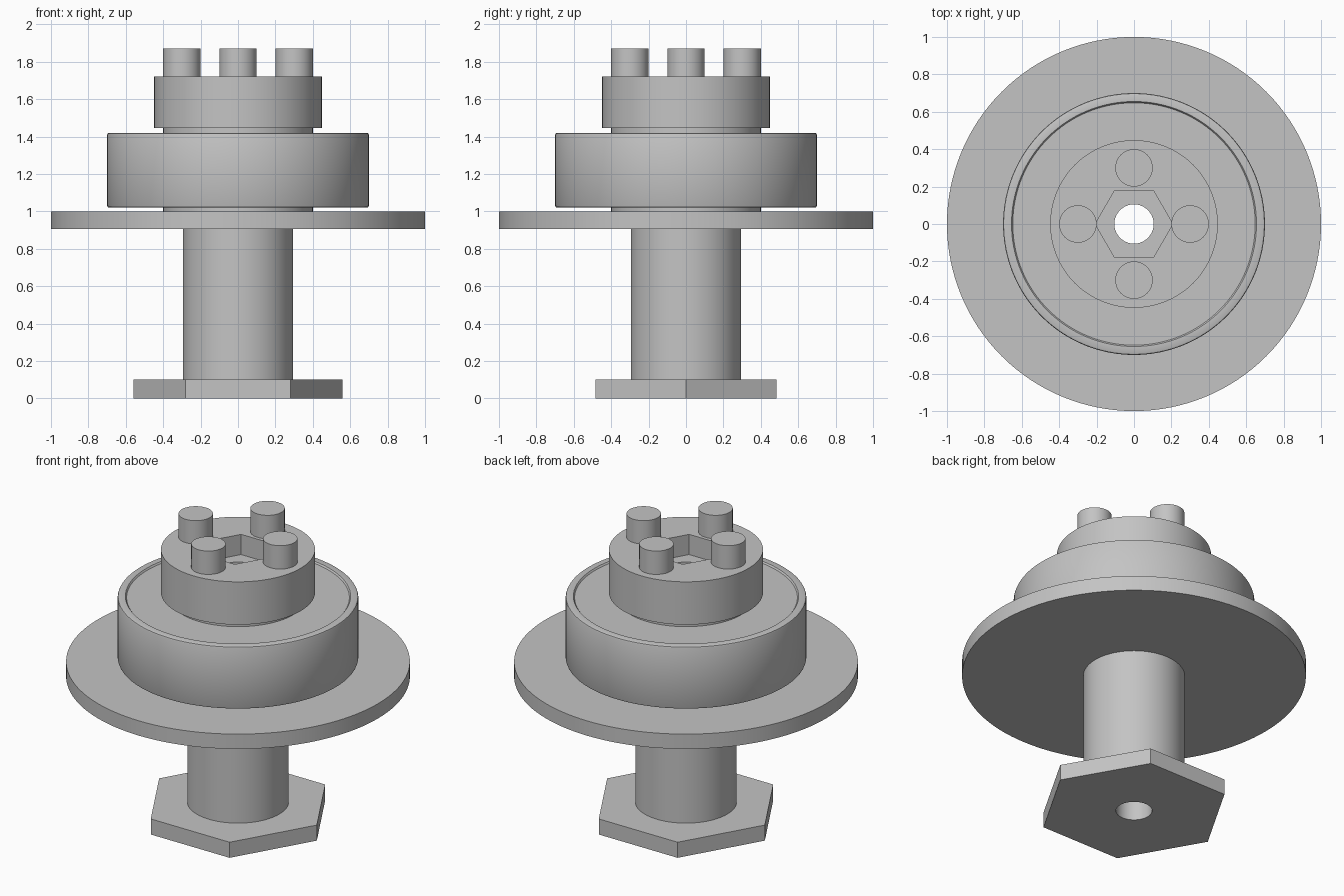
import bpy, bmesh, math

cube = bpy.data.objects.get("Cube")
if cube:
    bpy.data.objects.remove(cube, do_unlink=True)

# One plain grey metal for every part
COLOUR = (0.55, 0.55, 0.55, 1)
metal = bpy.data.materials.new("grey metal")
metal.use_nodes = True
metal.diffuse_color = COLOUR
metal.node_tree.nodes["Principled BSDF"].inputs["Base Color"].default_value = COLOUR

ROUND = 128
BORE = (0.105, ROUND)


def finish(name, bm):
    bmesh.ops.remove_doubles(bm, verts=bm.verts, dist=1e-5)
    bmesh.ops.recalc_face_normals(bm, faces=bm.faces)
    mesh = bpy.data.meshes.new(name)
    bm.to_mesh(mesh)
    bm.free()
    mesh.materials.append(metal)
    obj = bpy.data.objects.new(name, mesh)
    bpy.context.collection.objects.link(obj)
    bpy.ops.object.select_all(action="DESELECT")
    obj.select_set(True)
    bpy.context.view_layer.objects.active = obj
    bpy.ops.object.shade_smooth_by_angle(angle=math.radians(25))
    return obj


def prism(name, outer, z0, z1, hole=None, at=(0, 0)):
    """Upright prism; outer and hole are (radius, sides)."""
    bm = bmesh.new()
    loops = []
    for radius, sides in filter(None, (outer, hole)):
        loop = []
        for z in (z0, z1):
            loop.append([bm.verts.new((at[0] + radius * math.cos(math.tau * i / sides),
                                       at[1] + radius * math.sin(math.tau * i / sides), z))
                         for i in range(sides)])
        for i in range(sides):
            j = (i + 1) % sides
            bm.faces.new((loop[0][i], loop[0][j], loop[1][j], loop[1][i]))
        loops.append(loop)
    # Cap both ends, leaving the hole open
    for end in (0, 1):
        if not hole:
            bm.faces.new(loops[0][end])
            continue
        edges = [bm.edges.get((ring[i - 1], ring[i]))
                 for ring in (l[end] for l in loops) for i in range(len(ring))]
        bmesh.ops.triangle_fill(bm, edges=edges, use_beauty=True)
    return finish(name, bm)


def lathe(name, profile):
    """Closed (radius, z) profile turned around the z axis."""
    bm = bmesh.new()
    verts = [bm.verts.new((r, 0, z)) for r, z in profile]
    edges = [bm.edges.new((verts[i - 1], verts[i])) for i in range(len(verts))]
    bmesh.ops.spin(bm, geom=verts + edges, cent=(0, 0, 0), axis=(0, 0, 1),
                   angle=math.tau, steps=ROUND, use_merge=True)
    return finish(name, bm)


# Hexagonal foot, shaft and wide flange
prism("hex_foot", (0.56, 6), 0, 0.1, BORE)
prism("shaft", (0.295, ROUND), 0.1, 0.905, BORE)
prism("flange", (1.0, ROUND), 0.905, 1.0, BORE)

# Inner hub; its top is the floor of the hex socket
prism("hub", (0.4, ROUND), 1.0, 1.59, BORE)

# Bearing ring with softened rims and slightly sunken end faces
half = [(0.39, 0.19), (0.648, 0.19), (0.655, 0.2), (0.69, 0.2),
        (0.697, 0.197), (0.7, 0.19)]
MID = 1.22
lathe("bearing", [(r, MID + h) for r, h in half] + [(r, MID - h) for r, h in reversed(half)])

# Head with hexagonal socket
prism("head", (0.448, ROUND), 1.445, 1.72, (0.207, 6))

# Four drive pins
for n, side in enumerate(("left", "back", "right", "front")):
    a = n * math.pi / 2
    prism(side + "_pin", (0.1, 64), 1.72, 1.87, at=(0.3 * math.cos(a), 0.3 * math.sin(a)))
